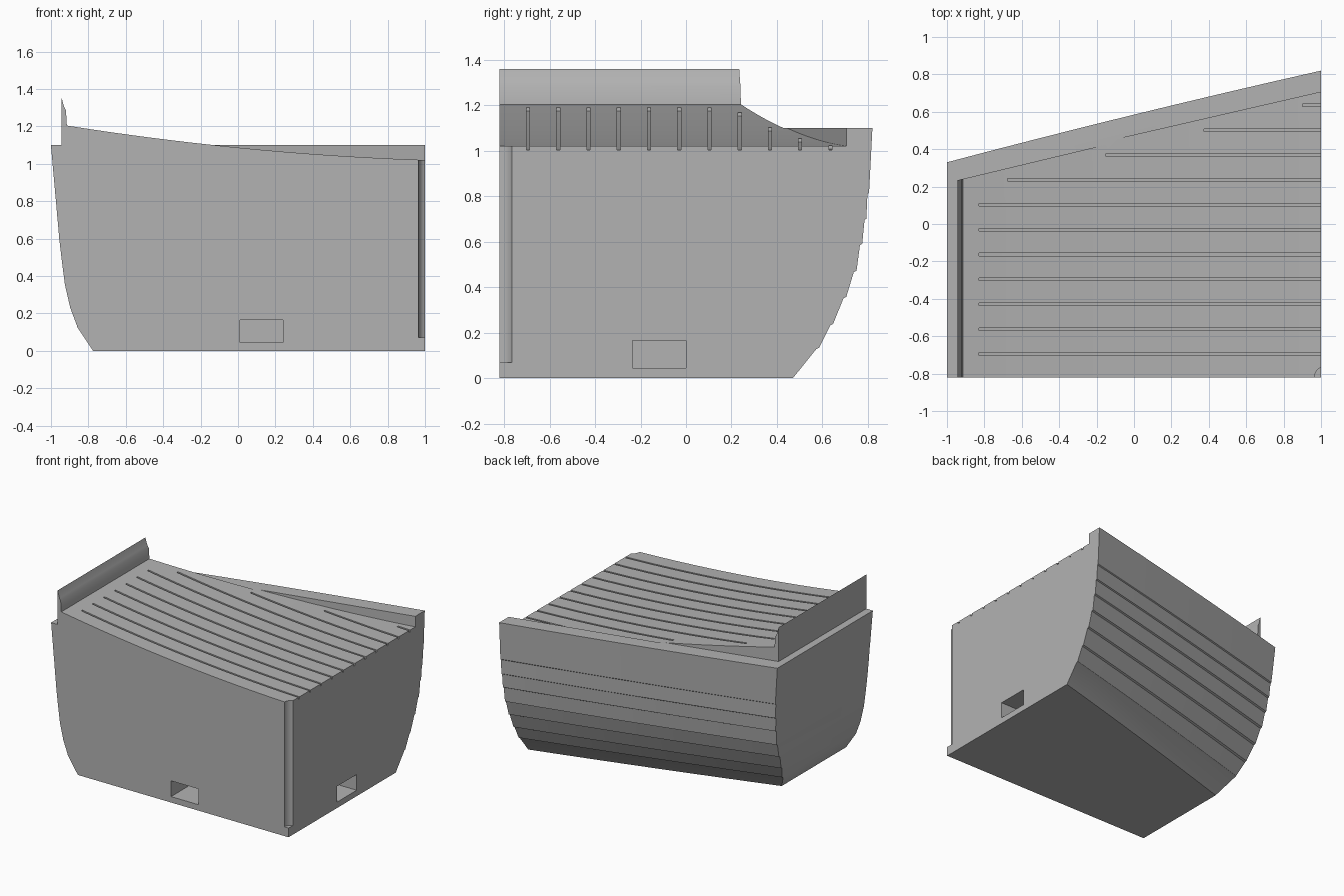
import bpy, bmesh, math

cube = bpy.data.objects.get("Cube")
if cube:
    bpy.data.objects.remove(cube, do_unlink=True)

FRONT = -0.82

grey = bpy.data.materials.new("plain_grey")
grey.use_nodes = True
grey.diffuse_color = (0.45, 0.45, 0.45, 1)
grey.node_tree.nodes["Principled BSDF"].inputs["Base Color"].default_value = grey.diffuse_color


def make_object(name, bm):
    bmesh.ops.recalc_face_normals(bm, faces=bm.faces)
    mesh = bpy.data.meshes.new(name)
    bm.to_mesh(mesh)
    bm.free()
    mesh.materials.append(grey)
    obj = bpy.data.objects.new(name, mesh)
    bpy.context.collection.objects.link(obj)
    return obj


def bridge(bm, rings):
    """Skin a stack of equal closed rings and cap both ends."""
    loops = [[bm.verts.new(p) for p in ring] for ring in rings]
    n = len(loops[0])
    for a, b in zip(loops, loops[1:]):
        for i in range(n):
            j = (i + 1) % n
            bm.faces.new((a[i], a[j], b[j], b[i]))
    bm.faces.new(loops[0])
    bm.faces.new(loops[-1])


def upright(outline, low, high):
    return [[(x, y, z) for x, y in outline] for z in (low, high)]


def crosswise(outline, near, far):
    """Prism along y; near and far are functions of x."""
    return [[(x, end(x), z) for x, z in outline] for end in (near, far)]


def carve(target, name, *prisms):
    bm = bmesh.new()
    for rings in prisms:
        bridge(bm, rings)
    cutter = make_object(name, bm)
    cutter.hide_render = True
    mod = target.modifiers.new(name, "BOOLEAN")
    mod.operation = "DIFFERENCE"
    mod.solver = "EXACT"
    mod.object = cutter
    bpy.context.view_layer.objects.active = target
    bpy.ops.object.modifier_apply(modifier=mod.name)
    bpy.data.objects.remove(cutter, do_unlink=True)


def side_y(x, inset):
    """Planked side: swings outwards towards +x, inset grows to the transom."""
    t = (x + 1) / 2
    return 0.33 + 0.49 * t + 0.04 * t * (1 - t) - inset * (1.27 - 0.27 * t)


def deck_z(x):
    t = (x + 0.92) / 1.92
    return 1.205 - 0.185 * t - 0.12 * t * (1 - t)


# Hull: height, transom x, plank y below the lap, lap step
levels = [
    (0, -0.775, 0.47, 0), (0.128, -0.86, 0.573, 0.012),
    (0.233, -0.898, 0.635, 0.012), (0.352, -0.925, 0.693, 0.012),
    (0.467, -0.94, 0.738, 0.012), (0.585, -0.954, 0.765, 0.01),
    (0.695, -0.964, 0.785, 0.008), (0.81, -0.974, 0.798, 0.007),
    (1.6, -1.045, 0.846, 0),
]


def hull_ring(z, back_x, plank_y):
    xs = [back_x + (1 - back_x) * i / 8 for i in range(9)]
    side = [(x, side_y(x, 0.82 - plank_y), z) for x in xs]
    return [(back_x, FRONT, z)] + side + [(1, FRONT, z)]


rings = []
for z, back_x, plank_y, step in levels:
    rings.append(hull_ring(z, back_x, plank_y))
    if step:
        rings.append(hull_ring(z + 0.006, back_x - 0.001, plank_y + step))
bm = bmesh.new()
bridge(bm, rings)
hull = make_object("hull_section", bm)

# Gunwale ledge outside the deck and end rail
carve(hull, "ledge_cutter", upright(
    [(-0.945, -2), (-0.945, 0.234), (1.2, 0.748), (1.2, 3), (-3, 3), (-3, -2)], 1.1, 2))

# Sagging deck with the upright end rail
deck_xs = [-0.915 + 2.115 * i / 20 for i in range(21)]
profile = [(-0.96, 2), (-0.96, 1.415), (-0.93, 1.305), (-0.92, 1.285)]
profile += [(x, deck_z(x)) for x in deck_xs] + [(1.2, 2)]
carve(hull, "deck_cutter", crosswise(
    profile, lambda x: -2, lambda x: 0.265 + 0.2304 * (x + 0.91)))

# Deck plank grooves, shortened where the side closes in
grooves = []
for i in range(11):
    y = -0.695 + 0.133 * i
    start = max(-0.83, -0.68 + 3.95 * (y - 0.235))
    xs = [start + (1.1 - start) * k / 12 for k in range(13)]
    outline = [(x, deck_z(x) - 0.016) for x in xs]
    outline += [(x, deck_z(x) + 0.03) for x in reversed(xs)]
    grooves.append(crosswise(outline, lambda x, y=y: y - 0.007, lambda x, y=y: y + 0.007))
carve(hull, "groove_cutter", *grooves)

# Round mast slot in the inner corner
circle = [(1.025 + 0.06 * math.cos(a), FRONT + 0.06 * math.sin(a))
          for a in (math.tau * (i + 0.5) / 32 for i in range(32))]
carve(hull, "mast_cutter", upright(circle, 0.07, 2))

# Joining passage through the two flat inner faces
carve(hull, "passage_cutter", upright(
    [(0.01, -1), (0.24, -1), (0.24, -0.235), (1.2, -0.235), (1.2, 0), (0.01, 0)], 0.045, 0.165))

# Smooth curves, crisp edges
bpy.ops.object.select_all(action="DESELECT")
hull.select_set(True)
bpy.context.view_layer.objects.active = hull
bpy.ops.object.shade_smooth_by_angle(angle=math.radians(25))
